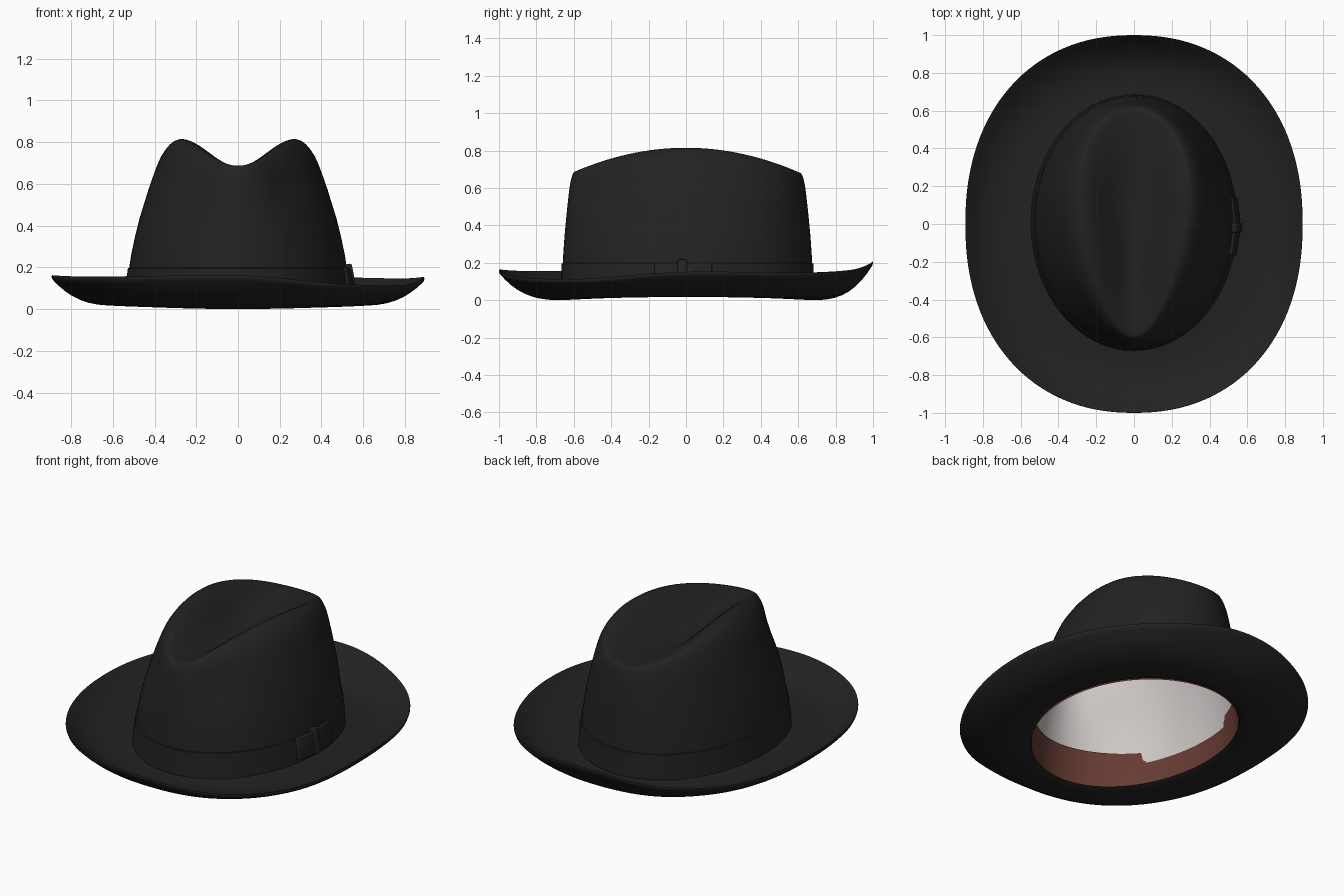
import bpy, bmesh, math
from mathutils import Matrix, Vector

if "Cube" in bpy.data.objects:
    bpy.data.objects.remove(bpy.data.objects["Cube"])

N = 128
TAU = 2 * math.pi


def material(name, rgb):
    m = bpy.data.materials.new(name)
    m.diffuse_color = (*rgb, 1)
    m.use_nodes = True
    m.node_tree.nodes["Principled BSDF"].inputs["Base Color"].default_value = m.diffuse_color
    return m


FELT = material("black felt", (0.016, 0.016, 0.016))
LEATHER = material("brown leather", (0.135, 0.045, 0.033))
SATIN = material("pale satin", (0.62, 0.58, 0.57))


def finish(bm, name, mat, angle=50):
    me = bpy.data.meshes.new(name)
    bm.to_mesh(me)
    bm.free()
    me.materials.append(mat)
    for p in me.polygons:
        p.use_smooth = True
    me.set_sharp_from_angle(angle=math.radians(angle))
    ob = bpy.data.objects.new(name, me)
    bpy.context.collection.objects.link(ob)
    return ob


def loft(name, ring_funcs, mat, loop=False, cap=False, flip=False):
    """Skin a list of functions theta -> point into a surface."""
    bm = bmesh.new()
    rings = [[bm.verts.new(f(TAU * j / N)) for j in range(N)] for f in ring_funcs]
    pairs = list(zip(rings, rings[1:])) + ([(rings[-1], rings[0])] if loop else [])
    for a, b in pairs:
        for j in range(N):
            k = (j + 1) % N
            bm.faces.new((a[j], a[k], b[k], b[j]))
    if cap:
        bm.faces.new(rings[-1])
    if flip:
        bmesh.ops.reverse_faces(bm, faces=bm.faces[:])
    return finish(bm, name, mat)


def interp(table, x):
    for (x0, y0), (x1, y1) in zip(table, table[1:]):
        if x <= x1:
            return y0 + (y1 - y0) * (x - x0) / (x1 - x0)
    return table[-1][1]


# ---- crown shape: oval base, teardrop ridge, dished top
def base(t):
    return 0.547 * math.cos(t), 0.675 * math.sin(t) + 0.008


def ridge(t):
    c, s = math.cos(t), math.sin(t)
    return 0.275 * c * (1 + 0.28 * s), 0.605 * s + 0.008


def ridge_height(t):
    return 0.815 - 0.36 * ridge(t)[1] ** 2


SIDE = [(0, 0), (0.21, 0.08), (0.32, 0.13), (0.43, 0.2), (0.53, 0.275), (0.62, 0.36),
        (0.70, 0.435), (0.78, 0.52), (0.85, 0.6), (0.90, 0.67), (0.94, 0.75),
        (0.97, 0.83), (0.99, 0.91), (1, 1)]


def wall(f, scale=1.0, drop=0.0):
    def point(t):
        (bx, by), (rx, ry) = base(t), ridge(t)
        p = interp(SIDE, f)
        # soft finger pinches on both front corners
        for a in (1.3, 1.7):
            p += 0.09 * math.exp(-((t / math.pi - a - 0.0) / 0.09) ** 2 - ((f - 0.78) / 0.16) ** 2)
        return ((bx + (rx - bx) * p) * scale, (by + (ry - by) * p) * scale,
                ridge_height(t) * f - drop)
    return point


def dish(s, scale=1.0, drop=0.0):
    def point(t):
        rx, ry = ridge(t)
        g = (s * s * (3 - 2 * s)) ** 1.1
        floor = 0.645
        return (rx * s * scale, (ry - 0.03) * s * scale + 0.03 * scale,
                floor + (ridge_height(t) - floor) * g - drop)
    return point


S_STEPS = [0.95, 0.89, 0.82, 0.74, 0.65, 0.55, 0.45, 0.34, 0.23, 0.12, 0.03]
F_STEPS = [0.06, 0.13] + [f for f, _ in SIDE[1:]]

loft("crown", [wall(f) for f in F_STEPS] + [dish(s) for s in S_STEPS], FELT, cap=True)

# ---- pale lining inside the crown
loft("lining", [wall(f, 0.965, 0.02) for f in F_STEPS[2:]]
     + [dish(s, 0.965, 0.02) for s in S_STEPS], SATIN, cap=True, flip=True)


# ---- brown sweatband with a slightly wavy top edge
def sweat(k, scale):
    def point(t):
        x, y = base(t)
        low = 0.018 * math.cos(t) ** 2 + 0.006
        top = 0.205 + 0.010 * math.sin(3 * t + 1)
        return x * scale, y * scale, low + (top - low) * k
    return point


loft("sweatband", [sweat(0, 0.955), sweat(0.5, 0.94), sweat(1, 0.92), sweat(1, 0.94)],
     LEATHER, flip=True)

# ---- brim: upturned dish, rim height given every 30 degrees from the right side
RIM = [0.155, 0.15, 0.16, 0.21, 0.165, 0.15, 0.165, 0.16, 0.16, 0.165, 0.125, 0.118]


def rim_height(t):
    u = t / TAU * 12
    i = int(u) % 12
    w = u - int(u)
    a, b, c, d = (RIM[(i + k) % 12] for k in (-1, 0, 1, 2))
    return b + 0.5 * w * (c - a + w * (2 * a - 5 * b + 4 * c - d + w * (3 * (b - c) + d - a)))


def rim(t):
    c, s = math.cos(t), math.sin(t)
    e = 2 / 2.2
    return (0.893 * math.copysign(abs(c) ** e, c), math.copysign(abs(s) ** e, s))


def brim(u, lift):
    def point(t):
        (bx, by), (ox, oy) = base(t), rim(t)
        bx, by = bx * 0.96, by * 0.96
        z = 0.02 * math.cos(t) ** 2 * (1 - u) + (rim_height(t) - 0.018) * u ** 3 + lift
        return bx + (ox - bx) * u, by + (oy - by) * u, z
    return point


US = [0, 0.06, 0.15, 0.27, 0.4, 0.52, 0.63, 0.73, 0.82, 0.9, 0.96]
under = [brim(u, 0.012 if u == 0 else 0) for u in US]
edge = [brim(0.99, 0), brim(1, 0.007), brim(0.997, 0.016), brim(0.985, 0.018)]
over = [brim(u, 0.04 - 0.02 * u) for u in reversed(US)]
loft("brim", under + edge + over, FELT, loop=True)


# ---- ribbon round the crown foot
def ribbon(z, out):
    def point(t):
        x, y, _ = wall(z / ridge_height(t))(t)
        return x + out * math.cos(t), y + out * math.sin(t), z
    return point


loft("hat_ribbon", [ribbon(0.045, 0.006), ribbon(0.12, 0.006), ribbon(0.195, 0.006),
                    ribbon(0.2, -0.004)], FELT)


# ---- flat bow on the right side
def bow_piece(name, y, z, size, turn):
    bm = bmesh.new()
    bmesh.ops.create_cube(bm, size=1)
    bmesh.ops.scale(bm, vec=Vector(size), verts=bm.verts)
    bmesh.ops.bevel(bm, geom=bm.edges[:], offset=0.009, segments=3, affect='EDGES', profile=0.5)
    x = 0.532 * math.sqrt(1 - (y / 0.675) ** 2)
    m = (Matrix.Translation((x, y, z)) @ Matrix.Rotation(turn, 4, 'Z')
         @ Matrix.Rotation(-0.2, 4, 'Y'))
    bmesh.ops.transform(bm, matrix=m, verts=bm.verts)
    finish(bm, name, FELT)


bow_piece("bow_front_loop", -0.10, 0.135, (0.03, 0.14, 0.13), -0.15)
bow_piece("bow_back_loop", 0.07, 0.135, (0.03, 0.14, 0.13), 0.12)
bow_piece("bow_knot", -0.02, 0.14, (0.055, 0.05, 0.15), 0)
